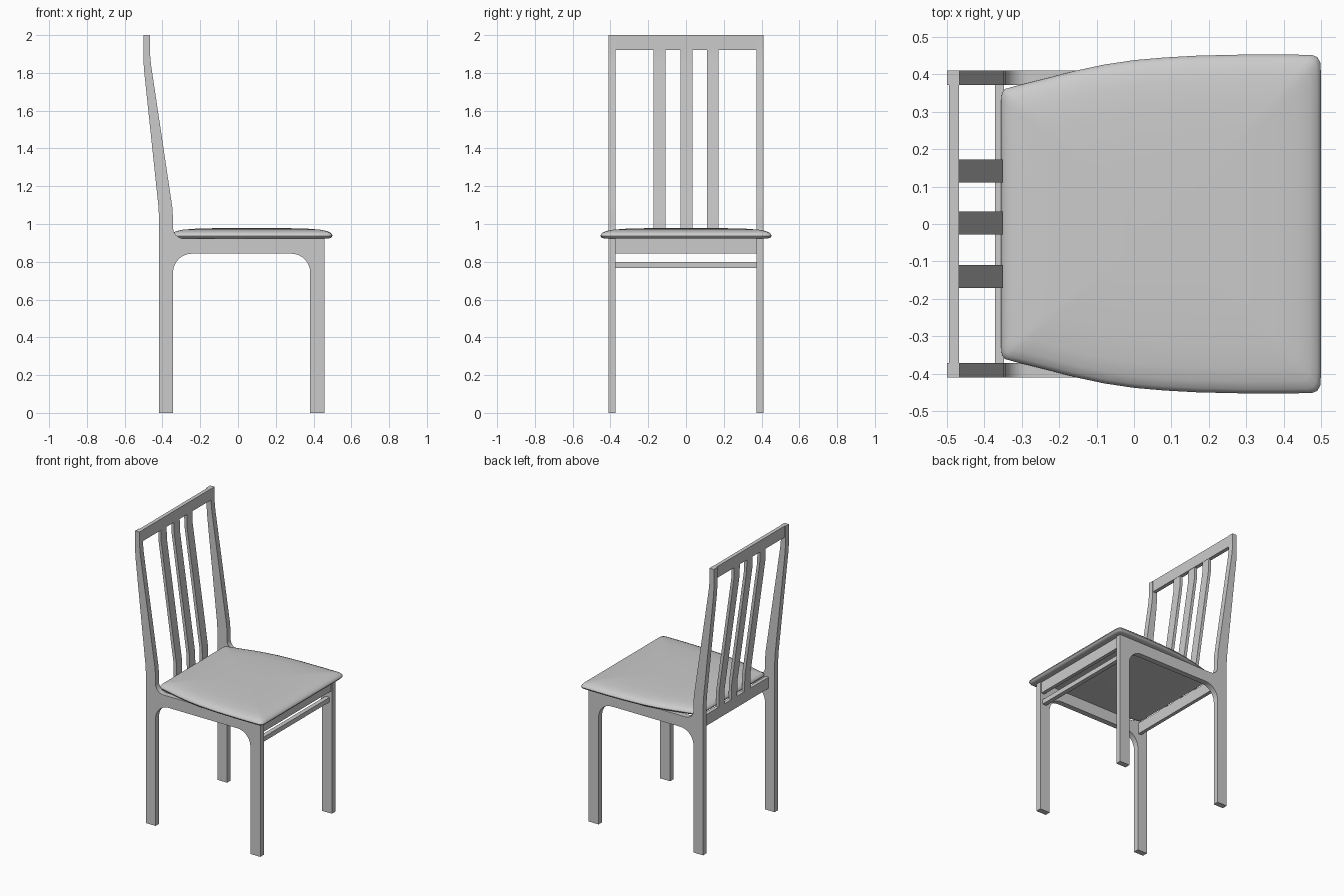
import bpy, bmesh, math

if "Cube" in bpy.data.objects:
    bpy.data.objects.remove(bpy.data.objects["Cube"])


def finish(name, bm, smooth=False):
    bmesh.ops.recalc_face_normals(bm, faces=bm.faces)
    me = bpy.data.meshes.new(name)
    bm.to_mesh(me)
    bm.free()
    ob = bpy.data.objects.new(name, me)
    bpy.context.collection.objects.link(ob)
    if smooth:
        bpy.ops.object.select_all(action='DESELECT')
        bpy.context.view_layer.objects.active = ob
        ob.select_set(True)
        bpy.ops.object.shade_smooth_by_angle(angle=math.radians(40))
    return ob


def extrude_xz(name, profile, y0, y1, smooth=False):
    """Side profile in x/z, given thickness along y."""
    bm = bmesh.new()
    face = bm.faces.new([bm.verts.new((x, y0, z)) for x, z in profile])
    new = bmesh.ops.extrude_face_region(bm, geom=[face])["geom"]
    bmesh.ops.translate(bm, vec=(0, y1 - y0, 0),
                        verts=[v for v in new if isinstance(v, bmesh.types.BMVert)])
    return finish(name, bm, smooth)


def rail(name, x0, x1, z0, z1, half=0.372):
    return extrude_xz(name, [(x0, z0), (x1, z0), (x1, z1), (x0, z1)], -half, half)


def arc(cx, cz, r, a0, a1, n=8):
    return [(cx + r * math.cos(math.radians(a0 + (a1 - a0) * i / n)),
             cz + r * math.sin(math.radians(a0 + (a1 - a0) * i / n))) for i in range(n + 1)]


# Side frames: both legs, arched seat rail and back post in one profile
frame = [(-0.418, 0), (-0.344, 0)]
frame += arc(-0.244, 0.743, 0.10, 180, 90)
frame += arc(0.282, 0.743, 0.10, 90, 0)
frame += [(0.382, 0), (0.458, 0), (0.458, 0.922)]
frame += arc(-0.284, 0.982, 0.06, 270, 180)
frame += [(-0.344, 1.03), (-0.348, 1.09), (-0.46, 1.84), (-0.466, 1.90), (-0.466, 2.0),
          (-0.50, 2.0), (-0.50, 1.86), (-0.498, 1.82), (-0.421, 1.09), (-0.418, 1.03)]
for side, s in (("left", -1), ("right", 1)):
    extrude_xz(side + "_side_frame", frame, s * 0.372, s * 0.41, True)

# Cross rails
rail("back_top_rail", -0.494, -0.468, 1.922, 2.0)
rail("rear_seat_rail", -0.372, -0.348, 0.845, 0.922)
rail("front_seat_rail", 0.425, 0.45, 0.845, 0.922)
rail("front_lower_rail", 0.41, 0.44, 0.768, 0.80)

# Back slats, following the bend of the posts
slat = [(-0.372, 0.92), (-0.350, 0.92), (-0.352, 1.03), (-0.468, 1.84), (-0.470, 1.925),
        (-0.490, 1.925), (-0.488, 1.84), (-0.374, 1.03)]
for i, y in enumerate((-0.14, 0.003, 0.142)):
    extrude_xz(f"back_slat_{i + 1}", slat, y - 0.031, y + 0.031, True)

# Seat cushion: tapered rounded outline, lofted through scaled rings
half = [(0.5, 0.0), (0.5, 0.15), (0.5, 0.30), (0.5, 0.40), (0.498, 0.432), (0.49, 0.446),
        (0.475, 0.452), (0.40, 0.453), (0.30, 0.453), (0.17, 0.450), (0.08, 0.445),
        (0.0, 0.438), (-0.08, 0.426), (-0.16, 0.409), (-0.24, 0.388), (-0.32, 0.368),
        (-0.345, 0.361), (-0.353, 0.35), (-0.355, 0.33), (-0.355, 0.15), (-0.355, 0.0)]
outline = half + [(x, -y) for x, y in reversed(half[1:-1])]
cx = 0.0725
rings = [(0.90, 0.922), (0.96, 0.9235), (0.988, 0.928), (1.0, 0.937), (0.995, 0.945),
         (0.975, 0.954), (0.93, 0.963), (0.85, 0.970), (0.7, 0.975), (0.45, 0.978),
         (0.2, 0.979)]
bm = bmesh.new()
loops = [[bm.verts.new((cx + (x - cx) * s, y * s, z)) for x, y in outline] for s, z in rings]
n = len(outline)
for a, b in zip(loops, loops[1:]):
    for i in range(n):
        bm.faces.new((a[i], a[(i + 1) % n], b[(i + 1) % n], b[i]))
bm.faces.new(loops[0])
bm.faces.new(loops[-1])
finish("seat_cushion", bm, True)
